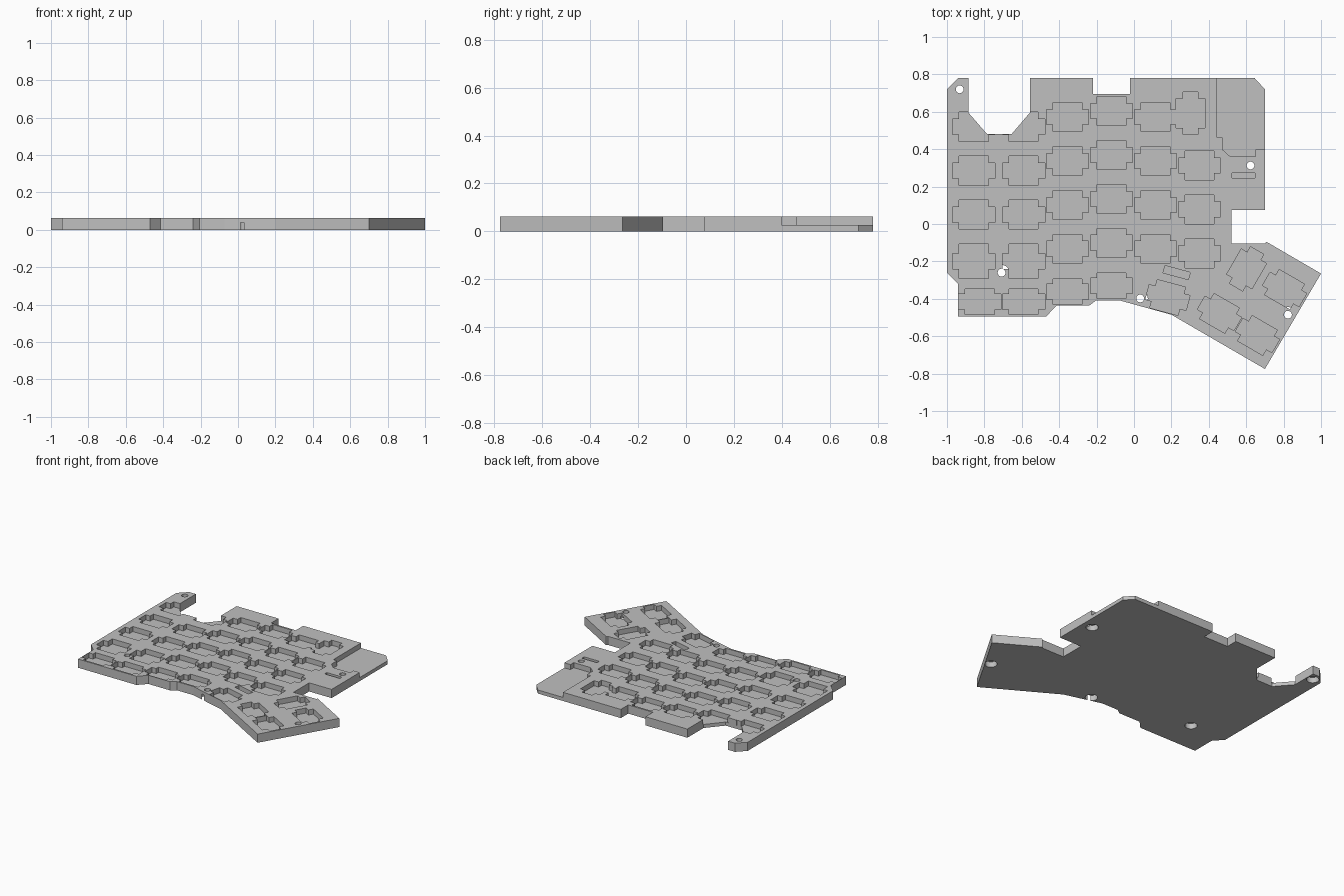
import bpy
from math import radians
from mathutils import Matrix, Vector

if "Cube" in bpy.data.objects:
    bpy.data.objects.remove(bpy.data.objects["Cube"], do_unlink=True)

TOP, FLOOR = 0.063, 0.026

grey = bpy.data.materials.new("plain grey")
grey.use_nodes = True
grey.diffuse_color = (0.53, 0.53, 0.53, 1)
grey.node_tree.nodes["Principled BSDF"].inputs["Base Color"].default_value = (0.53, 0.53, 0.53, 1)


def prism(name, points, z0, z1):
    """Upright solid over a counter-clockwise outline."""
    n = len(points)
    verts = [(x, y, z) for z in (z0, z1) for x, y in points]
    faces = [list(range(n))[::-1], list(range(n, 2 * n))]
    faces += [[i, (i + 1) % n, n + (i + 1) % n, n + i] for i in range(n)]
    mesh = bpy.data.meshes.new(name)
    mesh.from_pydata(verts, [], faces)
    mesh.materials.append(grey)
    obj = bpy.data.objects.new(name, mesh)
    bpy.context.collection.objects.link(obj)
    return obj


def cut(body, cutter):
    """Subtract the cutter and remove it."""
    mod = body.modifiers.new("cut", 'BOOLEAN')
    mod.operation, mod.solver, mod.object = 'DIFFERENCE', 'EXACT', cutter
    bpy.context.view_layer.objects.active = body
    bpy.ops.object.modifier_apply(modifier=mod.name)
    bpy.data.objects.remove(cutter, do_unlink=True)


def placed(points, x, y, angle):
    turn = Matrix.Rotation(radians(angle), 2)
    return [tuple(turn @ Vector(p) + Vector((x, y))) for p in points]


def key_pocket(x, y, angle=0, tall=0.078):
    """Square socket with a wing on each side."""
    a, b, w = 0.078, 0.113, 0.041
    half = [(a, -tall), (a, -w), (b, -w), (b, w), (a, w), (a, tall)]
    outline = half + [(-px, -py) for px, py in half]
    cut(plate, prism("key_cutter", placed(outline, x, y, angle), FLOOR, 0.1))


def slot(x, y, length, width, angle=0):
    l, w = length / 2, width / 2
    box = [(-l, -w), (l, -w), (l, w), (-l, w)]
    cut(plate, prism("slot_cutter", placed(box, x, y, angle), FLOOR, 0.1))


def bore(x, y, radius, z1):
    bpy.ops.mesh.primitive_cylinder_add(vertices=24, radius=radius, depth=z1 + 0.1,
                                        location=(x, y, (z1 - 0.1) / 2))
    cutter = bpy.context.object
    cutter.data.materials.append(grey)
    cut(plate, cutter)


# Plate outline
outline = [(-1, 0.72), (-0.94, 0.78), (-0.885, 0.78), (-0.885, 0.595), (-0.785, 0.48),
           (-0.655, 0.48), (-0.557, 0.595), (-0.557, 0.78), (-0.22, 0.78), (-0.22, 0.695),
           (-0.022, 0.695), (-0.022, 0.78), (0.645, 0.78), (0.7, 0.72), (0.7, 0.075),
           (0.52, 0.075), (0.52, -0.105), (0.7, -0.105), (0.708, -0.095), (1, -0.265),
           (0.7, -0.775), (0.2, -0.485), (-0.072, -0.41), (-0.205, -0.41), (-0.24, -0.437),
           (-0.415, -0.437), (-0.47, -0.495), (-0.94, -0.495), (-0.94, -0.32), (-1, -0.26)]
plate = prism("key_plate", outline[::-1], 0, TOP)

# Sunken corner for the controller
corner = [(0.443, 0.9), (0.443, 0.462), (0.473, 0.462), (0.473, 0.398), (0.515, 0.36),
          (0.65, 0.36), (0.65, 0.398), (0.8, 0.398), (0.8, 0.9)]
cut(plate, prism("corner_cutter", corner, FLOOR, 0.1))

# Key columns: x, top row y, number of rows
PITCH = 0.235
for x, y, rows in [(-0.857, 0.52, 3), (-0.59, 0.52, 3), (-0.355, 0.572, 4),
                   (-0.12, 0.604, 4), (0.115, 0.572, 4), (0.35, 0.313, 3)]:
    for row in range(rows):
        key_pocket(x, y - row * PITCH)

# Taller fourth row and the shorter bottom row
for x in (-0.857, -0.59):
    key_pocket(x, -0.2, tall=0.092)
for x, y in [(-0.825, -0.415), (-0.59, -0.415), (-0.355, -0.362), (-0.12, -0.33)]:
    key_pocket(x, y, tall=0.068)

# Turned keys: top corner and thumb cluster
for x, y, angle in [(0.302, 0.592, 90), (0.18, -0.393, -15), (0.602, -0.24, 60),
                    (0.805, -0.35, -30), (0.457, -0.478, -30), (0.66, -0.596, -30)]:
    key_pocket(x, y, angle)

# Narrow slots
slot(0.228, -0.26, 0.14, 0.04, -15)
slot(0.585, 0.26, 0.122, 0.026)

# Screw holes, widened from below
for x, y in [(-0.932, 0.72), (0.623, 0.313), (-0.708, -0.26), (0.033, -0.398), (0.823, -0.485)]:
    bore(x, y, 0.041, 0.04)
    bore(x, y, 0.021, 0.1)
